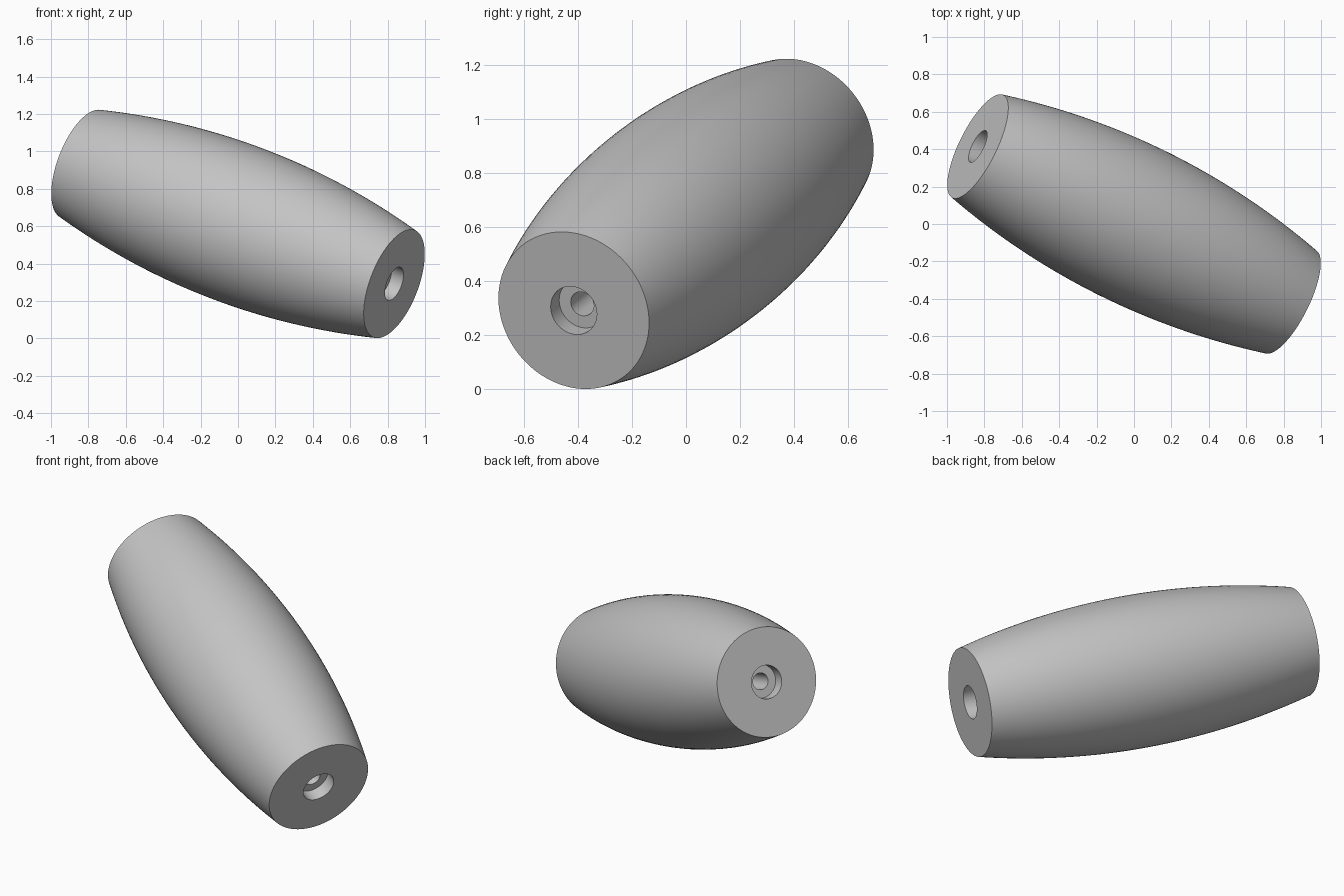
import bpy, bmesh, math
from mathutils import Vector, Matrix

if "Cube" in bpy.data.objects:
    bpy.data.objects.remove(bpy.data.objects["Cube"], do_unlink=True)

HALF, R_MID, R_END = 0.986, 0.424, 0.307      # barrel length and radii
R_RECESS, R_BORE, DEPTH = 0.094, 0.047, 0.075  # stepped hole
SEGMENTS, RINGS = 96, 32

# Plain grey finish
grey = bpy.data.materials.new("plain grey")
grey.use_nodes = True
colour = (0.55, 0.55, 0.55, 1)
grey.diffuse_color = colour
grey.node_tree.nodes["Principled BSDF"].inputs["Base Color"].default_value = colour

# Closed profile: circular-arc outside, recessed bore at both ends
sag = R_MID - R_END
arc = (HALF ** 2 + sag ** 2) / (2 * sag)
profile = []
for i in range(RINGS + 1):
    h = -HALF + 2 * HALF * i / RINGS
    profile.append((R_MID - arc + math.sqrt(arc ** 2 - h ** 2), h))
step = HALF - DEPTH
profile += [(R_RECESS, HALF), (R_RECESS, step), (R_BORE, step),
            (R_BORE, -step), (R_RECESS, -step), (R_RECESS, -HALF)]

# Revolve the profile around the axis
bm = bmesh.new()
verts = [bm.verts.new((r, 0, h)) for r, h in profile]
edges = [bm.edges.new((v, verts[(i + 1) % len(verts)])) for i, v in enumerate(verts)]
bmesh.ops.spin(bm, geom=verts + edges, cent=(0, 0, 0), axis=(0, 0, 1),
               angle=math.tau, steps=SEGMENTS, use_merge=True)
bmesh.ops.remove_doubles(bm, verts=bm.verts, dist=1e-5)
bmesh.ops.recalc_face_normals(bm, faces=bm.faces)
mesh = bpy.data.meshes.new("barrel_handle")
bm.to_mesh(mesh)
bm.free()
mesh.materials.append(grey)

# Tilt the barrel along its diagonal and rest it on the ground
handle = bpy.data.objects.new("barrel_handle", mesh)
bpy.context.collection.objects.link(handle)
tilt = Vector((0.835, -0.415, -0.32)).to_track_quat('Z', 'Y').to_matrix().to_4x4()
handle.matrix_world = Matrix.Translation((0, 0, 0.612)) @ tilt

bpy.context.view_layer.objects.active = handle
handle.select_set(True)
bpy.ops.object.shade_smooth_by_angle(angle=math.radians(30))
